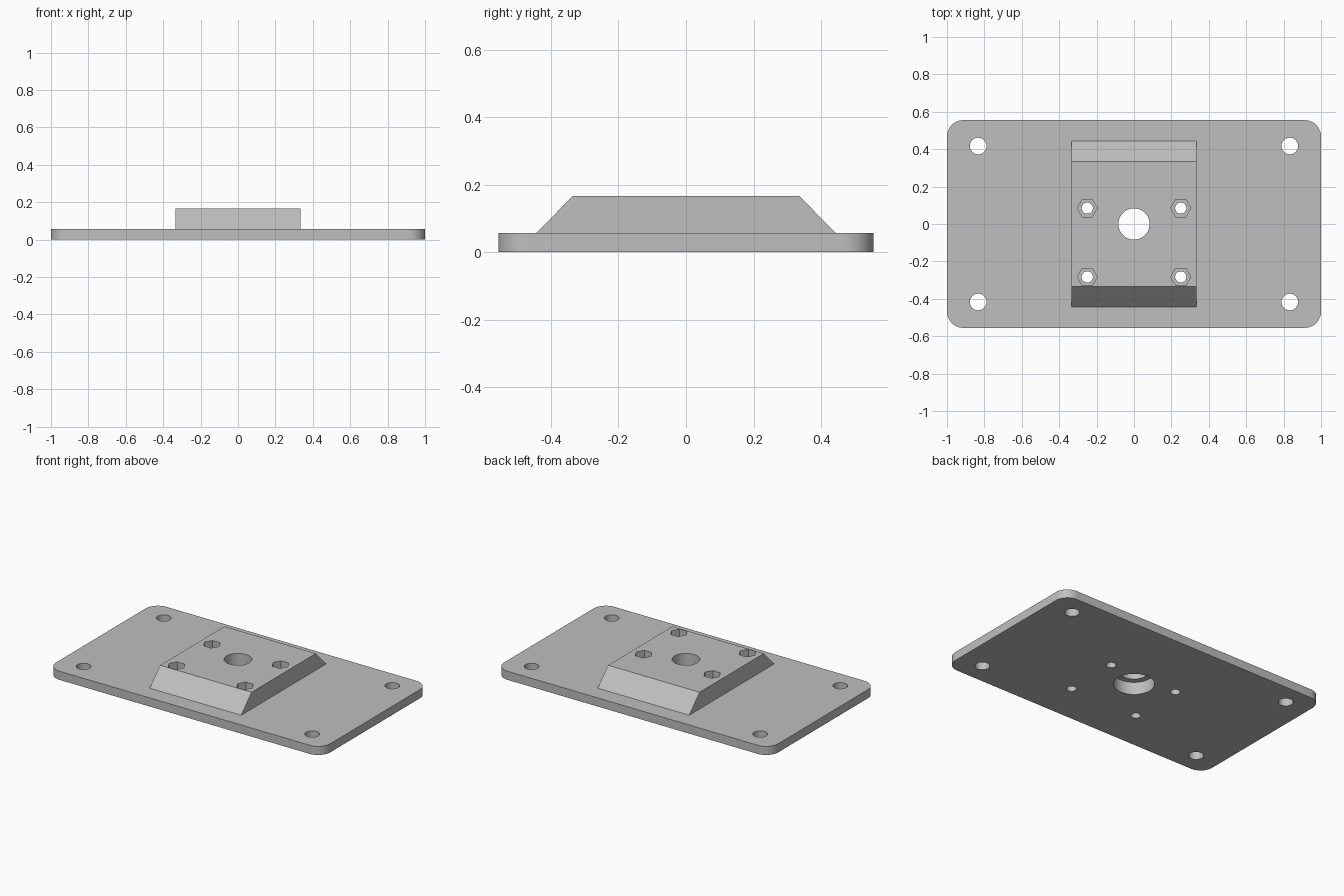
import bpy, bmesh, math

cube = bpy.data.objects.get("Cube")
if cube:
    bpy.data.objects.remove(cube, do_unlink=True)

PLATE_TOP, BLOCK_TOP = 0.057, 0.167

grey = bpy.data.materials.new("light grey")
grey.use_nodes = True
grey.diffuse_color = (0.52, 0.52, 0.52, 1)
grey.node_tree.nodes["Principled BSDF"].inputs["Base Color"].default_value = grey.diffuse_color


def prism(name, outline, direction):
    """Solid made by sweeping a closed 3D outline along a direction."""
    bm = bmesh.new()
    face = bm.faces.new([bm.verts.new(p) for p in outline])
    swept = bmesh.ops.extrude_face_region(bm, geom=[face])["geom"]
    bmesh.ops.translate(bm, vec=direction,
                        verts=[v for v in swept if isinstance(v, bmesh.types.BMVert)])
    bmesh.ops.recalc_face_normals(bm, faces=bm.faces)
    mesh = bpy.data.meshes.new(name)
    bm.to_mesh(mesh)
    bm.free()
    mesh.materials.append(grey)
    obj = bpy.data.objects.new(name, mesh)
    bpy.context.collection.objects.link(obj)
    return obj


def arc(cx, cy, z, radius, start, end, steps):
    angles = [math.radians(start + (end - start) * i / steps) for i in range(steps + 1)]
    return [(cx + radius * math.cos(a), cy + radius * math.sin(a), z) for a in angles]


def combine(target, tool, operation):
    """Boolean the tool into the target, then discard the tool."""
    mod = target.modifiers.new(operation.lower(), 'BOOLEAN')
    mod.operation, mod.object, mod.solver = operation, tool, 'EXACT'
    bpy.context.view_layer.objects.active = target
    bpy.ops.object.modifier_apply(modifier=mod.name)
    bpy.data.objects.remove(tool, do_unlink=True)


def drill(x, y, radius, bottom, top, sides=48):
    outline = arc(x, y, bottom, radius, 0, 360, sides)[:-1]
    combine(plate, prism("drill", outline, (0, 0, top - bottom)), 'DIFFERENCE')


# Base plate with rounded corners
half_x, half_y, r = 1.0, 0.5556, 0.089
outline = []
for i, (sx, sy) in enumerate([(1, 1), (-1, 1), (-1, -1), (1, -1)]):
    outline += arc(sx * (half_x - r), sy * (half_y - r), 0, r, 90 * i, 90 * i + 90, 16)
plate = prism("mounting_plate", outline, (0, 0, PLATE_TOP))

# Raised block with sloped front and back, sunk into the plate
profile = [(-0.443, 0.02), (0.443, 0.02), (0.443, PLATE_TOP),
           (0.335, BLOCK_TOP), (-0.335, BLOCK_TOP), (-0.443, PLATE_TOP)]
block = prism("raised_block", [(-0.3335, y, z) for y, z in profile], (0.667, 0, 0))
combine(plate, block, 'UNION')

# Central hole, with a wider bore from below
drill(0, 0, 0.0833, -0.1, 0.3, 64)
drill(0, 0, 0.123, -0.1, 0.083, 64)

# Corner mounting holes
for sx in (-1, 1):
    for sy in (-1, 1):
        drill(sx * 0.833, sy * 0.417, 0.0445, -0.1, 0.3)

# Bolt holes with hexagonal nut pockets
for x in (-0.25, 0.25):
    for y in (-0.283, 0.085):
        drill(x, y, 0.03, -0.1, 0.3, 32)
        drill(x, y, 0.0535, BLOCK_TOP - 0.08, 0.3, 6)

# Smooth the round walls, keep edges sharp
bpy.ops.object.select_all(action='DESELECT')
plate.select_set(True)
bpy.context.view_layer.objects.active = plate
bpy.ops.object.shade_smooth_by_angle(angle=math.radians(30))
